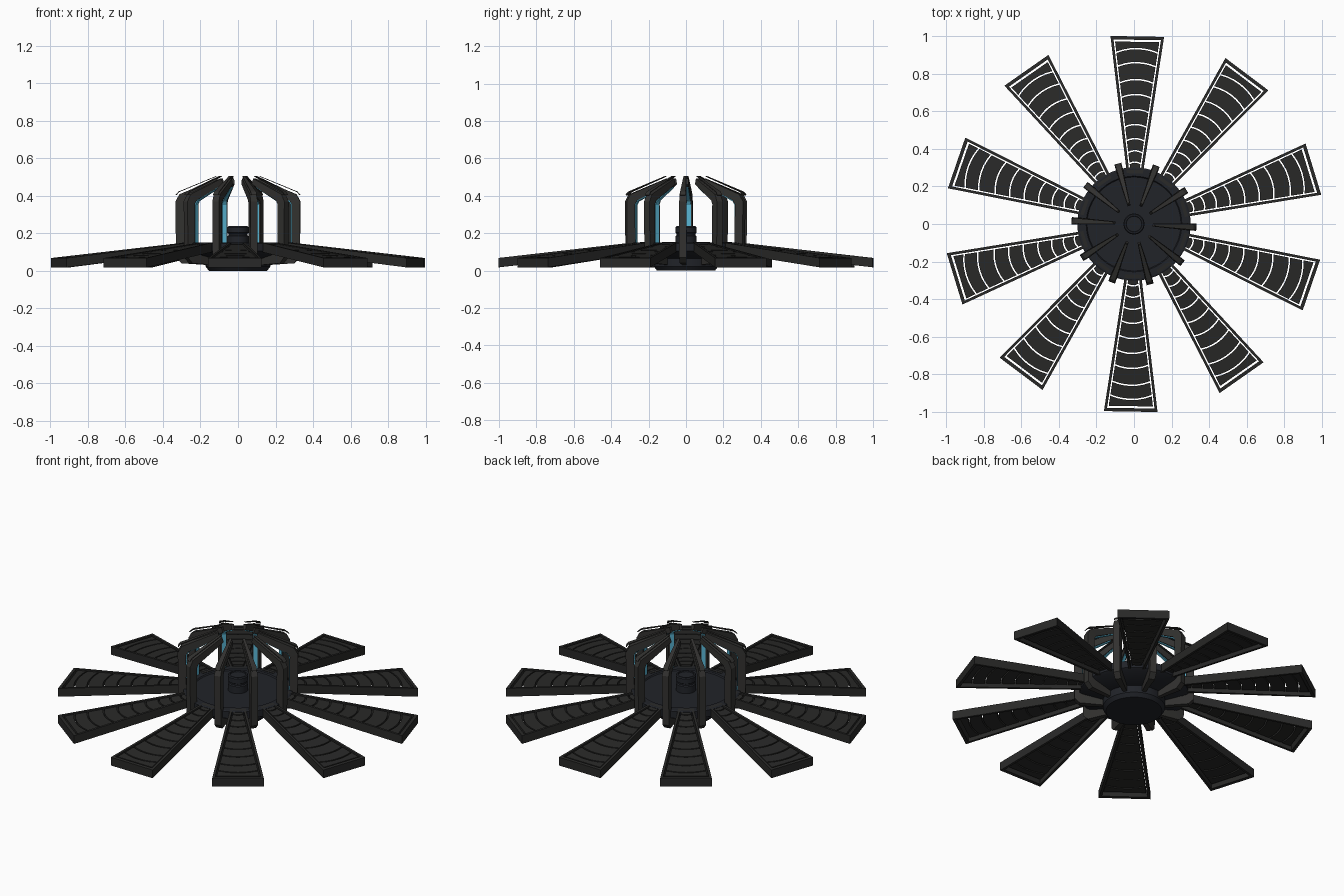
import bpy, bmesh
from math import radians, sin, cos, pi

if "Cube" in bpy.data.objects:
    bpy.data.objects.remove(bpy.data.objects["Cube"])


def material(name, rgb):
    m = bpy.data.materials.new(name)
    m.diffuse_color = (*rgb, 1)
    m.use_nodes = True
    m.node_tree.nodes["Principled BSDF"].inputs["Base Color"].default_value = m.diffuse_color
    return m


DARK = material("dark_metal", (0.022, 0.022, 0.021))
PILLAR = material("pillar_metal", (0.032, 0.031, 0.029))
DECK = material("deck_metal", (0.015, 0.017, 0.022))
CYAN = material("cyan_light", (0.10, 0.46, 0.65))


def strip(bm, left, right, height):
    """Solid strip between two matching point rows, extruded down by height."""
    rows = []
    for a, b in zip(left, right):
        rows.append([bm.verts.new(p) for p in (
            a, b, (b[0], b[1], b[2] - height), (a[0], a[1], a[2] - height))])
    loft(bm, rows)


def loft(bm, rows):
    for r, s in zip(rows, rows[1:]):
        for i in range(4):
            j = (i + 1) % 4
            bm.faces.new((r[i], r[j], s[j], s[i]))
    bm.faces.new(rows[0])
    bm.faces.new(rows[-1][::-1])


def ring(bm, name, mat, start, count=10):
    """Turn a bmesh into a mesh and repeat it around z."""
    bmesh.ops.recalc_face_normals(bm, faces=bm.faces)
    me = bpy.data.meshes.new(name)
    bm.to_mesh(me)
    bm.free()
    me.materials.append(mat)
    for k in range(count):
        ob = bpy.data.objects.new(f"{name}_{k + 1}", me)
        ob.rotation_euler.z = radians(start) + 2 * pi * k / count
        bpy.context.collection.objects.link(ob)


def lathe(name, mat, profile, n=48):
    bm = bmesh.new()
    rows = [[bm.verts.new((r * cos(2 * pi * i / n), r * sin(2 * pi * i / n), z))
             for i in range(n)] for r, z in profile]
    for a, b in zip(rows, rows[1:]):
        for i in range(n):
            j = (i + 1) % n
            bm.faces.new((a[i], a[j], b[j], b[i]))
    bm.faces.new(rows[0][::-1])
    bm.faces.new(rows[-1])
    bmesh.ops.recalc_face_normals(bm, faces=bm.faces)
    me = bpy.data.meshes.new(name)
    bm.to_mesh(me)
    bm.free()
    me.materials.append(mat)
    ob = bpy.data.objects.new(name, me)
    bpy.context.collection.objects.link(ob)
    bpy.context.view_layer.objects.active = ob
    ob.select_set(True)
    bpy.ops.object.shade_smooth_by_angle(angle=radians(20))
    ob.select_set(False)


# Ramps: tapered frame, sloping outward
R0, R1 = 0.27, 1.0


def half(r):
    return 0.043 + (r - R0) / (R1 - R0) * 0.1


def top(r):
    return 0.152 - (r - R0) / (R1 - R0) * 0.084


bm = bmesh.new()
for s in (-1, 1):
    strip(bm, [(r, s * half(r), top(r)) for r in (R0, R1)],
          [(r, s * (half(r) - 0.014), top(r)) for r in (R0, R1)], 0.05)
for a, b in ((R0, R0 + 0.02), (0.982, R1)):
    strip(bm, [(a, -half(a), top(a)), (a, half(a), top(a))],
          [(b, -half(b), top(b)), (b, half(b), top(b))], 0.05)
ring(bm, "ramp_frame", DARK, 17)

# Ramp slats with narrow curved gaps
cuts = [0.292, 0.33, 0.39, 0.455, 0.53, 0.61, 0.69, 0.77, 0.86, 0.935, 0.975]
bm = bmesh.new()
for k, (a, b) in enumerate(zip(cuts, cuts[1:])):
    rows = []
    for r, edge in ((a + 0.004, k), (b - 0.004, k + 1)):
        bow = 0 if edge in (0, len(cuts) - 1) else 0.16 * half(r)
        row = []
        for i in range(7):
            t = i / 3 - 1
            rr = r - bow * t * t
            row.append((rr, t * (half(rr) - 0.021), top(rr) - 0.004))
        rows.append(row)
    strip(bm, rows[0], rows[1], 0.026)
ring(bm, "ramp_slats", DARK, 17)

# Pillars: bent ribs rising from below the deck and leaning in at the top
outer = [(0.15, 0.03), (0.30, 0.04), (0.33, 0.07), (0.333, 0.37), (0.312, 0.408), (0.11, 0.492)]
inner = [(0.15, 0.07), (0.27, 0.09), (0.285, 0.10), (0.287, 0.355), (0.275, 0.375), (0.10, 0.462)]
widths = [0.010, 0.018, 0.019, 0.019, 0.018, 0.008]


def rib(name, mat, out, inn, wid):
    bm = bmesh.new()
    loft(bm, [[bm.verts.new(p) for p in (
        (o[0], -w, o[1]), (o[0], w, o[1]), (i[0], w, i[1]), (i[0], -w, i[1]))]
        for o, i, w in zip(out, inn, wid)])
    ring(bm, name, mat, -3)


rib("pillar", PILLAR, outer, inner, widths)

# Cyan light strip on the inner face of each pillar
rib("pillar_light", CYAN,
    [(0.288, 0.15), (0.289, 0.355), (0.277, 0.375), (0.13, 0.449)],
    [(0.281, 0.15), (0.282, 0.352), (0.272, 0.370), (0.127, 0.444)],
    [0.011, 0.011, 0.010, 0.006])

# Thin cover plate floating just above each pillar bend
rib("pillar_cover", PILLAR,
    [(0.332, 0.405), (0.318, 0.422), (0.115, 0.506)],
    [(0.329, 0.403), (0.316, 0.419), (0.114, 0.503)],
    [0.015, 0.015, 0.007])

# Round deck, foot and central console
lathe("deck", DECK, [(0.17, 0.065), (0.285, 0.095), (0.302, 0.105), (0.302, 0.146),
                     (0.295, 0.15), (0.255, 0.15), (0.25, 0.143), (0.10, 0.143)], 64)
lathe("foot", DECK, [(0.155, 0.0), (0.172, 0.022), (0.172, 0.075)], 48)
lathe("console", DECK, [(0.056, 0.14), (0.056, 0.185), (0.05, 0.19), (0.05, 0.198),
                        (0.056, 0.203), (0.056, 0.232), (0.051, 0.238),
                        (0.043, 0.238), (0.041, 0.232)], 32)
